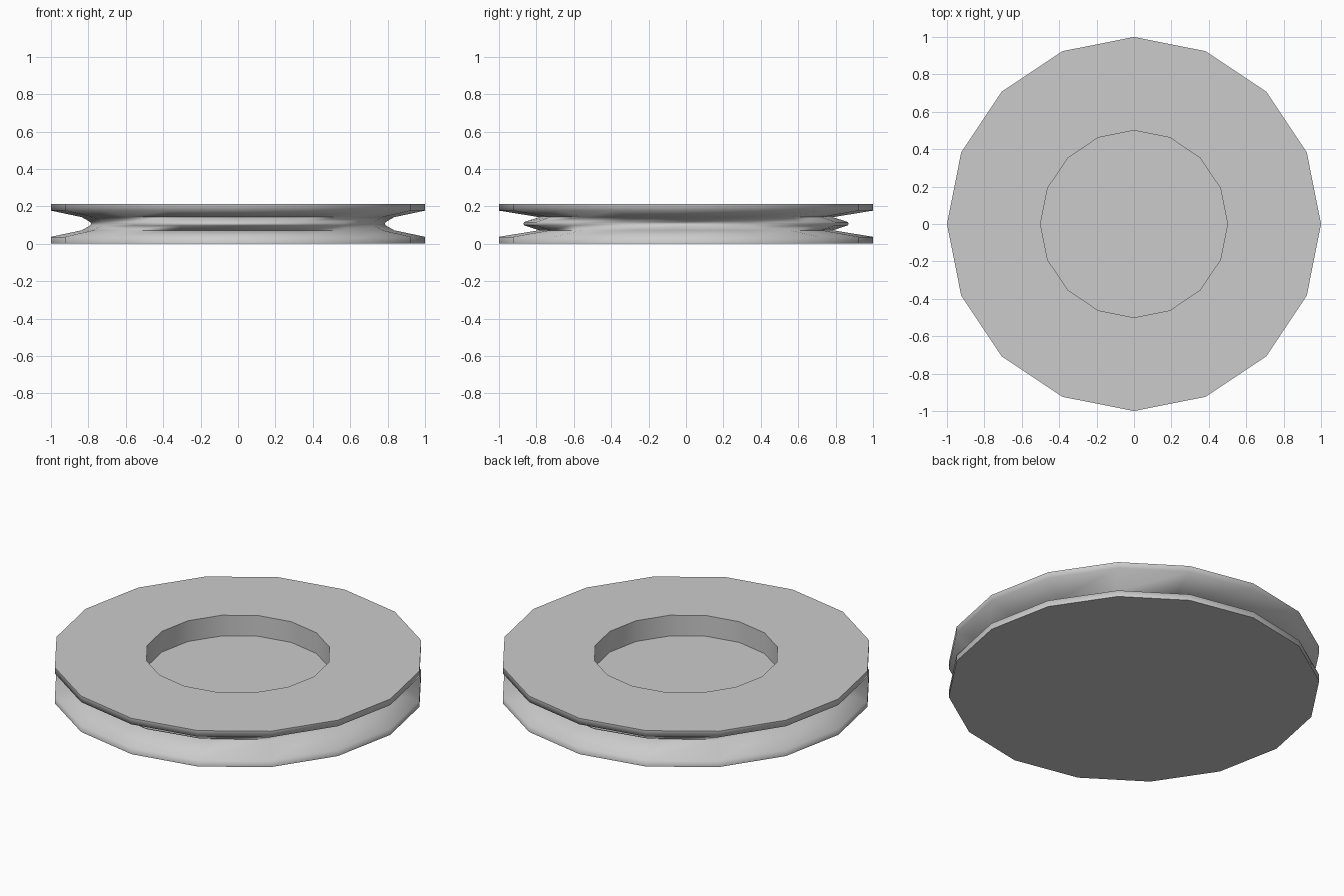
import bpy, bmesh
from math import cos, sin, tau

if "Cube" in bpy.data.objects:
    bpy.data.objects.remove(bpy.data.objects["Cube"])

SIDES = 16
# Profile rings: x radius, y radius, height
RIM_LOW = [(1, 1, 0), (1, 1, .037)]
# Groove floor swells outwards towards front and back
GROOVE = [(.835, .785, .072), (.79, .865, .098), (.785, .87, .107), (.79, .865, .116), (.835, .785, .142)]
RIM_HIGH = [(1, 1, .177), (1, 1, .213)]
# Round recess in the top
RECESS = [(.5, .5, .213), (.5, .5, .09)]


def loft(name, profile):
    bm = bmesh.new()
    rings = [[bm.verts.new((rx * cos(tau * i / SIDES), ry * sin(tau * i / SIDES), z))
              for i in range(SIDES)] for rx, ry, z in profile]
    for a, b in zip(rings, rings[1:]):
        for i in range(SIDES):
            j = (i + 1) % SIDES
            bm.faces.new((a[i], a[j], b[j], b[i]))
    bm.faces.new(rings[0])
    bm.faces.new(rings[-1])
    bmesh.ops.recalc_face_normals(bm, faces=bm.faces[:])
    mesh = bpy.data.meshes.new(name)
    bm.to_mesh(mesh)
    bm.free()
    obj = bpy.data.objects.new(name, mesh)
    bpy.context.collection.objects.link(obj)
    bpy.context.view_layer.objects.active = obj
    obj.select_set(True)
    bpy.ops.object.shade_smooth_by_angle(angle=1.5)
    return obj


# Grooved wheel
loft("grooved_wheel", RIM_LOW + GROOVE + RIM_HIGH + RECESS)
